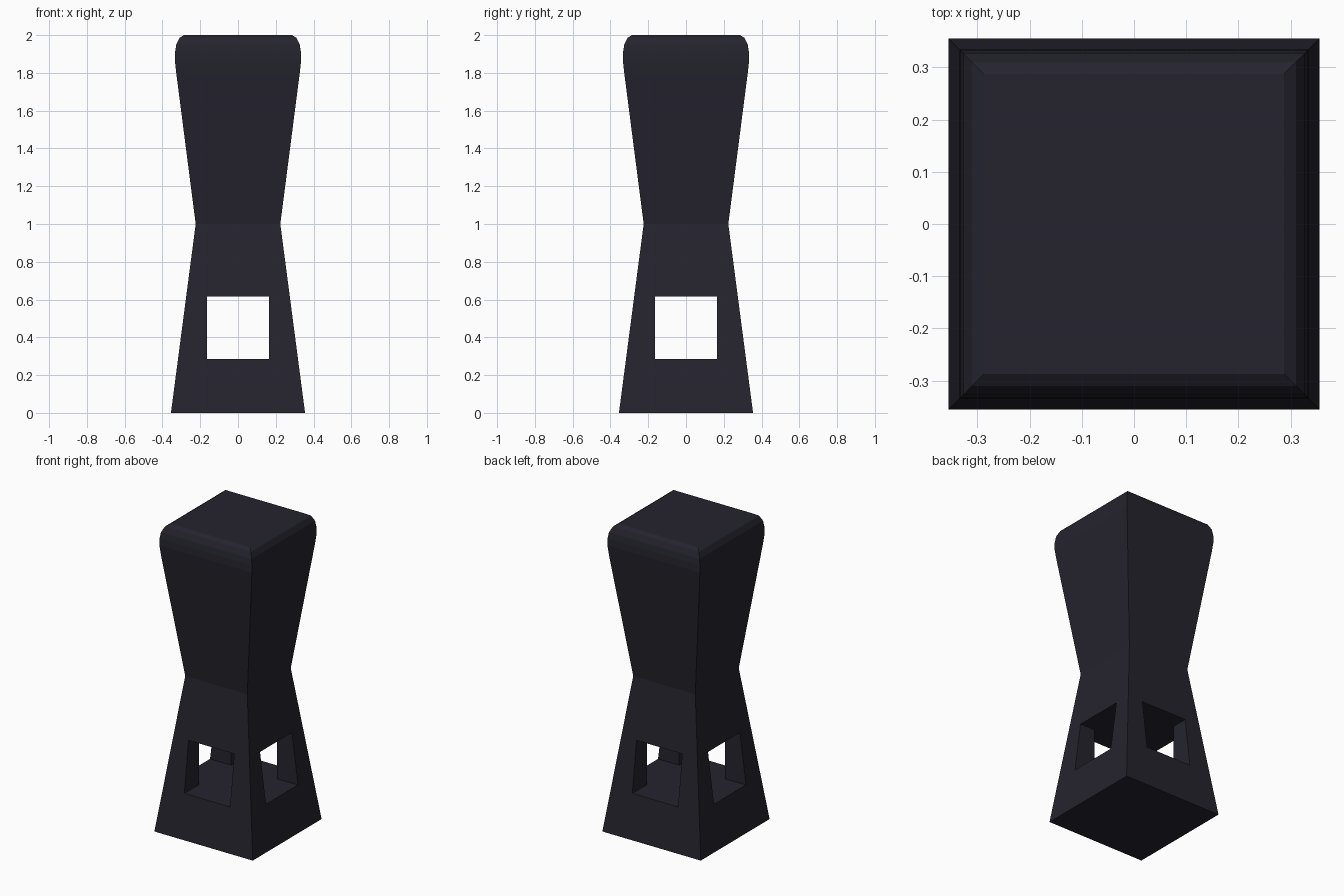
import bpy, bmesh

if "Cube" in bpy.data.objects:
    bpy.data.objects.remove(bpy.data.objects["Cube"])

# Single dark material
dark = bpy.data.materials.new("dark slate")
dark.diffuse_color = (0.018, 0.0175, 0.027, 1)
dark.use_nodes = True
dark.node_tree.nodes["Principled BSDF"].inputs["Base Color"].default_value = dark.diffuse_color

# Square body: (height, half width) profile, flared base, waist and rounded top
PROFILE = [(0, 0.355), (1.0, 0.224), (1.80, 0.327), (1.865, 0.334), (1.91, 0.333),
           (1.95, 0.327), (1.985, 0.31), (2.0, 0.287)]
bm = bmesh.new()
rings = [[bm.verts.new((sx * h, sy * h, z))
          for sx, sy in ((-1, -1), (1, -1), (1, 1), (-1, 1))] for z, h in PROFILE]
for low, high in zip(rings, rings[1:]):
    for i in range(4):
        j = (i + 1) % 4
        bm.faces.new((low[i], low[j], high[j], high[i]))
bm.faces.new(rings[0][::-1])
bm.faces.new(rings[-1])
mesh = bpy.data.meshes.new("pillar_body")
bm.to_mesh(mesh)
bm.free()
mesh.materials.append(dark)
body = bpy.data.objects.new("pillar_body", mesh)
bpy.context.collection.objects.link(body)

# Two crossing square tunnels through the lower half
cutters = []
for name, size in (("tunnel_cutter_x", (2, 0.33, 0.33)), ("tunnel_cutter_y", (0.33, 2, 0.33))):
    bpy.ops.mesh.primitive_cube_add(size=1, location=(0, 0, 0.45))
    cutter = bpy.context.object
    cutter.name = name
    cutter.scale = size
    cutter.data.materials.append(dark)
    cutter.hide_render = True
    mod = body.modifiers.new(name, 'BOOLEAN')
    mod.operation = 'DIFFERENCE'
    mod.solver = 'EXACT'
    mod.object = cutter
    cutters.append(cutter)

# Apply the cuts and remove the helpers
bpy.ops.object.select_all(action='DESELECT')
bpy.context.view_layer.objects.active = body
body.select_set(True)
for mod in list(body.modifiers):
    bpy.ops.object.modifier_apply(modifier=mod.name)
for cutter in cutters:
    bpy.data.objects.remove(cutter)
